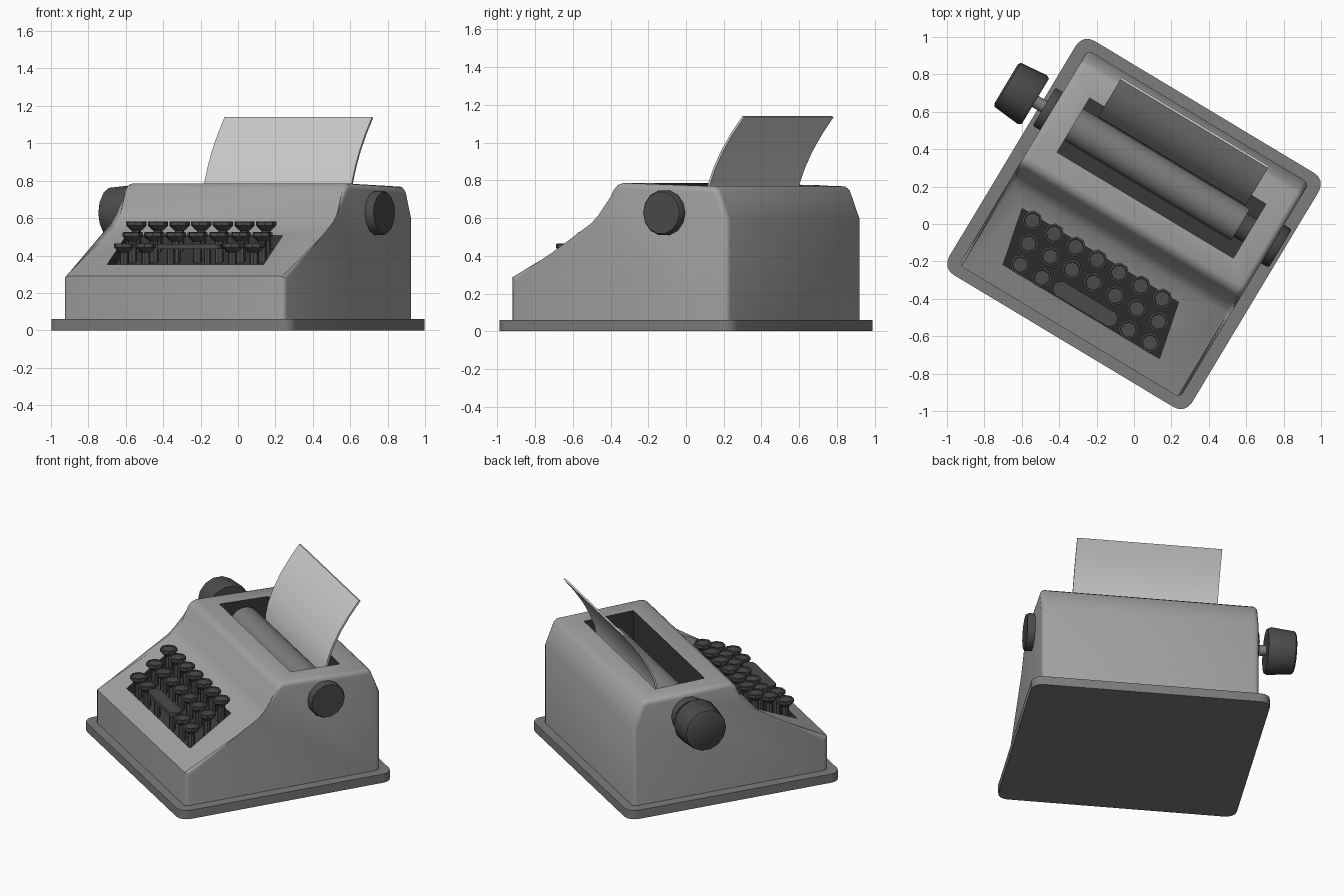
import bpy, bmesh, math
from mathutils import Matrix, Vector

if "Cube" in bpy.data.objects:
    bpy.data.objects.remove(bpy.data.objects["Cube"])

ANGLE = math.radians(-31)


def material(name, g):
    m = bpy.data.materials.new(name)
    m.diffuse_color = (g, g, g, 1)
    m.use_nodes = True
    m.node_tree.nodes["Principled BSDF"].inputs["Base Color"].default_value = m.diffuse_color
    return m


GREY = material("casing_grey", 0.36)
BASE = material("base_grey", 0.2)
DARK = material("dark_grey", 0.07)
BLACK = material("recess_dark", 0.04)
PAPER = material("paper_white", 0.65)


def finish(bm, name, mat, angle=40):
    bmesh.ops.remove_doubles(bm, verts=bm.verts, dist=1e-5)
    bmesh.ops.recalc_face_normals(bm, faces=bm.faces)
    me = bpy.data.meshes.new(name)
    bm.to_mesh(me)
    bm.free()
    me.materials.append(mat)
    ob = bpy.data.objects.new(name, me)
    bpy.context.collection.objects.link(ob)
    smooth(ob, angle)
    return ob


def smooth(ob, angle=40):
    bpy.ops.object.select_all(action='DESELECT')
    ob.select_set(True)
    bpy.context.view_layer.objects.active = ob
    bpy.ops.object.shade_smooth_by_angle(angle=math.radians(angle))


def prism(bm, pts, vec):
    """Extrude a closed 3D outline along vec; return the two cap faces."""
    vec = Vector(vec)
    a = [bm.verts.new(p) for p in pts]
    b = [bm.verts.new(Vector(p) + vec) for p in pts]
    n = len(pts)
    for i in range(n):
        j = (i + 1) % n
        bm.faces.new((a[i], a[j], b[j], b[i]))
    return bm.faces.new(a[::-1]), bm.faces.new(b)


def lathe(bm, profile, n, mat):
    """Revolve (radius, height) points around z, closed at both ends, then place by mat."""
    rings = [[bm.verts.new(mat @ Vector((r * math.cos(2 * math.pi * (k + .5) / n),
                                         r * math.sin(2 * math.pi * (k + .5) / n), h)))
              for k in range(n)] for r, h in profile]
    for a, b in zip(rings, rings[1:]):
        for k in range(n):
            j = (k + 1) % n
            bm.faces.new((a[k], a[j], b[j], b[k]))
    bm.faces.new(rings[0])
    bm.faces.new(rings[-1])


def rounded_rect(w, d, r, seg, cx=0, cy=0, z=0):
    pts = []
    for q, (sx, sy) in enumerate(((1, 1), (-1, 1), (-1, -1), (1, -1))):
        for k in range(seg + 1):
            t = math.pi / 2 * (q + k / seg)
            pts.append((cx + sx * (w / 2 - r) + r * math.cos(t),
                        cy + sy * (d / 2 - r) + r * math.sin(t), z))
    return pts


def slope(y):
    return 0.29 + (y + 0.67) * 0.5


# base plate
bm = bmesh.new()
prism(bm, rounded_rect(1.515, 1.46, 0.07, 4), (0, 0, 0.06))
finish(bm, "base_plate", BASE)

# casing: side profile extruded across, ends rounded over
side = [(-.67, .05), (-.67, .29), (-.15, .55), (-.10, .60), (-.045, .75), (-.02, .777),
        (.01, .786), (.585, .768), (.61, .75), (.67, .60), (.67, .05)]
bm = bmesh.new()
caps = prism(bm, [(-.69, y, z) for y, z in side], (1.38, 0, 0))
rim = [e for f in caps for e in f.edges if max(v.co.z for v in e.verts) > .1]
bmesh.ops.bevel(bm, geom=rim, offset=.03, segments=3, profile=.5, affect='EDGES',
                clamp_overlap=True)
casing = finish(bm, "casing", GREY)

# cutters: carriage well and slanted key well
bm = bmesh.new()
prism(bm, [(-.55, .117, .42), (.55, .117, .42), (.55, .455, .42), (-.55, .455, .42)], (0, 0, .6))
well_cut = finish(bm, "carriage_well_cutter", BLACK)
bm = bmesh.new()
prism(bm, [(x, y, slope(y) - .07) for x, y in
           ((-.488, -.547), (.488, -.547), (.42, -.236), (-.556, -.236))], (0, 0, .3))
key_cut = finish(bm, "key_well_cutter", BLACK)
for cut in (well_cut, key_cut):
    cut.hide_render = True
    mod = casing.modifiers.new("cut", 'BOOLEAN')
    mod.operation, mod.solver, mod.object = 'DIFFERENCE', 'EXACT', cut
    mod.material_mode = 'TRANSFER'
    bpy.context.view_layer.objects.active = casing
    bpy.ops.object.modifier_apply(modifier=mod.name)
    bpy.data.objects.remove(cut)
smooth(casing, 35)

# keys: three staggered rows, middle of the front row left free for the space bar
bm = bmesh.new()
rows = ((-.265, -.07, range(7)), (-.380, -.024, range(7)), (-.500, -.004, (0, 1, 5, 6)))
for y, cx, cols in rows:
    top = slope(y) + .09
    for i in cols:
        lathe(bm, [(.041, -.006), (.044, 0), (.055, -.002), (.055, -.022), (.032, -.045),
                   (.024, -.05), (.024, -.165)], 8,
              Matrix.Translation((cx + (i - 3) * .135, y, top)))
finish(bm, "keys", DARK)

# space bar with two posts
bm = bmesh.new()
_, cap = prism(bm, rounded_rect(.39, .085, .042, 4, -.004, -.5, .435), (0, 0, .027))
bmesh.ops.inset_region(bm, faces=[cap], thickness=.01, depth=-.005)
for x in (-.12, .11):
    lathe(bm, [(.02, .30), (.02, .44)], 8, Matrix.Translation((x, -.5, 0)))
finish(bm, "space_bar", DARK)

# carriage parts on a shared crosswise axis
AXIS = Matrix.Translation((0, .29, .628)) @ Matrix.Rotation(math.pi / 2, 4, 'Y')
for name, mat, n, prof in (
        ("platen_roller", BASE, 20, [(.1, -.56), (.1, .49)]),
        ("platen_shaft", DARK, 12, [(.075, .48), (.075, .70)]),
        ("right_knob", DARK, 14, [(.12, .66), (.12, .725), (.112, .738)]),
        ("left_collar", DARK, 14, [(.112, -.735), (.118, -.725), (.118, -.67)]),
        ("knob_stem", BASE, 12, [(.035, -.82), (.035, -.66)]),
        ("left_knob", DARK, 14, [(.122, -.972), (.137, -.962), (.152, -.81), (.142, -.79)])):
    bm = bmesh.new()
    lathe(bm, prof, n, AXIS)
    finish(bm, name, mat)

# curved paper sheet
curve = [(.625, 1.14), (.555, 1.05), (.495, .96), (.448, .87), (.412, .78), (.395, .70),
         (.392, .62)]
loop = curve + [(y + .012, z - .004) for y, z in reversed(curve)]
bm = bmesh.new()
prism(bm, [(-.46, y, z) for y, z in loop], (.92, 0, 0))
finish(bm, "paper_sheet", PAPER)

# the whole machine stands turned on the spot
for ob in bpy.context.collection.objects:
    ob.rotation_euler.z = ANGLE
